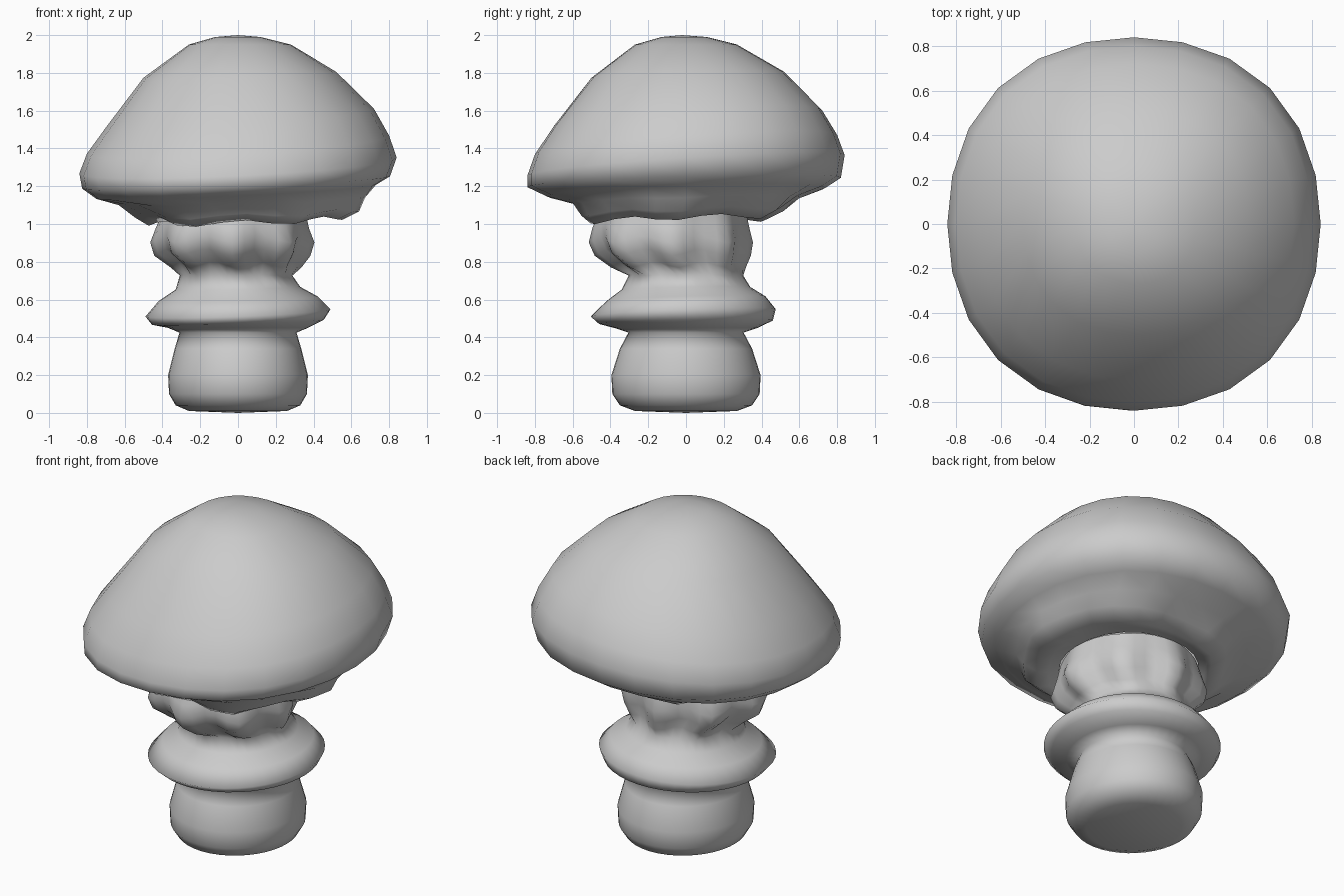
import bpy, bmesh, math


def loft(name, rows, sides, lump=0, phase=0, square=0):
    """Rows: radius x, radius y, z, centre x, centre y, tilt x, tilt y, lumpiness.
    A radius of zero makes a closed pole."""
    bm = bmesh.new()
    rings = []
    for rx, ry, z, cx, cy, tx, ty, amount in rows:
        if rx == 0:
            rings.append([bm.verts.new((cx, cy, z))])
            continue
        ring = []
        for i in range(sides):
            a = math.tau * i / sides
            wave = math.cos(lump * a + phase)
            k = 1 + amount * wave + square * (1 - math.cos(4 * a)) / 2
            x, y = rx * k * math.cos(a), ry * k * math.sin(a)
            ring.append(bm.verts.new((cx + x, cy + y, z + tx * x + ty * y - 0.3 * amount * wave)))
        rings.append(ring)
    for a, b in zip(rings, rings[1:]):
        for i in range(sides):
            j = (i + 1) % sides
            if len(a) == 1:
                bm.faces.new((a[0], b[i], b[j]))
            elif len(b) == 1:
                bm.faces.new((a[i], b[0], a[j]))
            else:
                bm.faces.new((a[i], b[i], b[j], a[j]))
    bmesh.ops.recalc_face_normals(bm, faces=bm.faces)
    mesh = bpy.data.meshes.new(name)
    bm.to_mesh(mesh)
    bm.free()
    mesh.shade_smooth()
    ob = bpy.data.objects.new(name, mesh)
    bpy.context.collection.objects.link(ob)
    return ob


# Tilted cap, from the crown over the rim to the ragged lip below
loft("cap", [
    (0, 0, 2.0, 0, -0.02, 0, 0, 0),
    (0.12, 0.12, 1.99, 0, -0.01, 0, 0, 0),
    (0.27, 0.27, 1.95, 0.01, 0, 0, 0, 0),
    (0.51, 0.51, 1.79, 0.01, 0.01, 0.03, 0.03, 0),
    (0.71, 0.71, 1.56, 0.01, 0.01, 0.07, 0.06, 0),
    (0.80, 0.80, 1.42, 0, 0, 0.06, 0.065, 0),
    (0.84, 0.84, 1.31, 0, 0, 0.05, 0.065, 0),
    (0.815, 0.83, 1.22, -0.01, -0.01, 0.04, 0.03, 0),
    (0.74, 0.74, 1.17, -0.01, 0, 0.05, 0.03, 0),
    (0.64, 0.61, 1.125, 0.02, 0, 0.03, 0.03, 0.02),
    (0.57, 0.54, 1.06, 0.05, -0.02, 0.03, 0.03, 0.04),
    (0.49, 0.47, 1.02, 0.04, -0.04, 0.03, 0.03, 0.05),
    (0.43, 0.43, 1.04, 0.0, -0.06, 0.03, 0.03, 0.03),
    (0.37, 0.38, 1.07, -0.02, -0.07, 0, 0, 0),
], 24, lump=6, phase=0.4, square=0.03)

# Stem: lumpy neck, flared collar and rounded foot
loft("stem", [
    (0.37, 0.38, 1.07, -0.02, -0.07, 0, 0, 0.02),
    (0.39, 0.40, 0.99, -0.03, -0.08, 0, 0, 0.04),
    (0.41, 0.41, 0.92, -0.03, -0.08, 0, 0, 0.06),
    (0.39, 0.39, 0.85, -0.03, -0.07, 0, 0, 0.06),
    (0.33, 0.34, 0.785, -0.01, -0.04, 0, 0, 0.05),
    (0.295, 0.30, 0.73, -0.01, 0, 0, 0, 0.01),
    (0.33, 0.34, 0.66, 0, 0, 0.02, 0.02, 0),
    (0.42, 0.42, 0.605, 0, 0, 0.03, 0.03, 0),
    (0.49, 0.49, 0.53, 0, -0.015, 0.04, 0.04, 0),
    (0.455, 0.46, 0.48, 0, 0, 0.03, 0.02, 0),
    (0.37, 0.38, 0.45, 0, 0, 0, 0, 0),
    (0.31, 0.305, 0.425, 0, 0, 0, 0, 0),
    (0.335, 0.35, 0.34, 0, 0, 0, 0, 0),
    (0.37, 0.395, 0.20, 0, 0, 0, 0, 0),
    (0.365, 0.39, 0.10, 0, 0, 0, 0, 0),
    (0.33, 0.35, 0.04, 0, 0, 0, 0, 0),
    (0.26, 0.27, 0.01, 0, 0, 0, 0, 0),
    (0, 0, 0.0, 0, 0, 0, 0, 0),
], 40, lump=8, phase=0.0)
